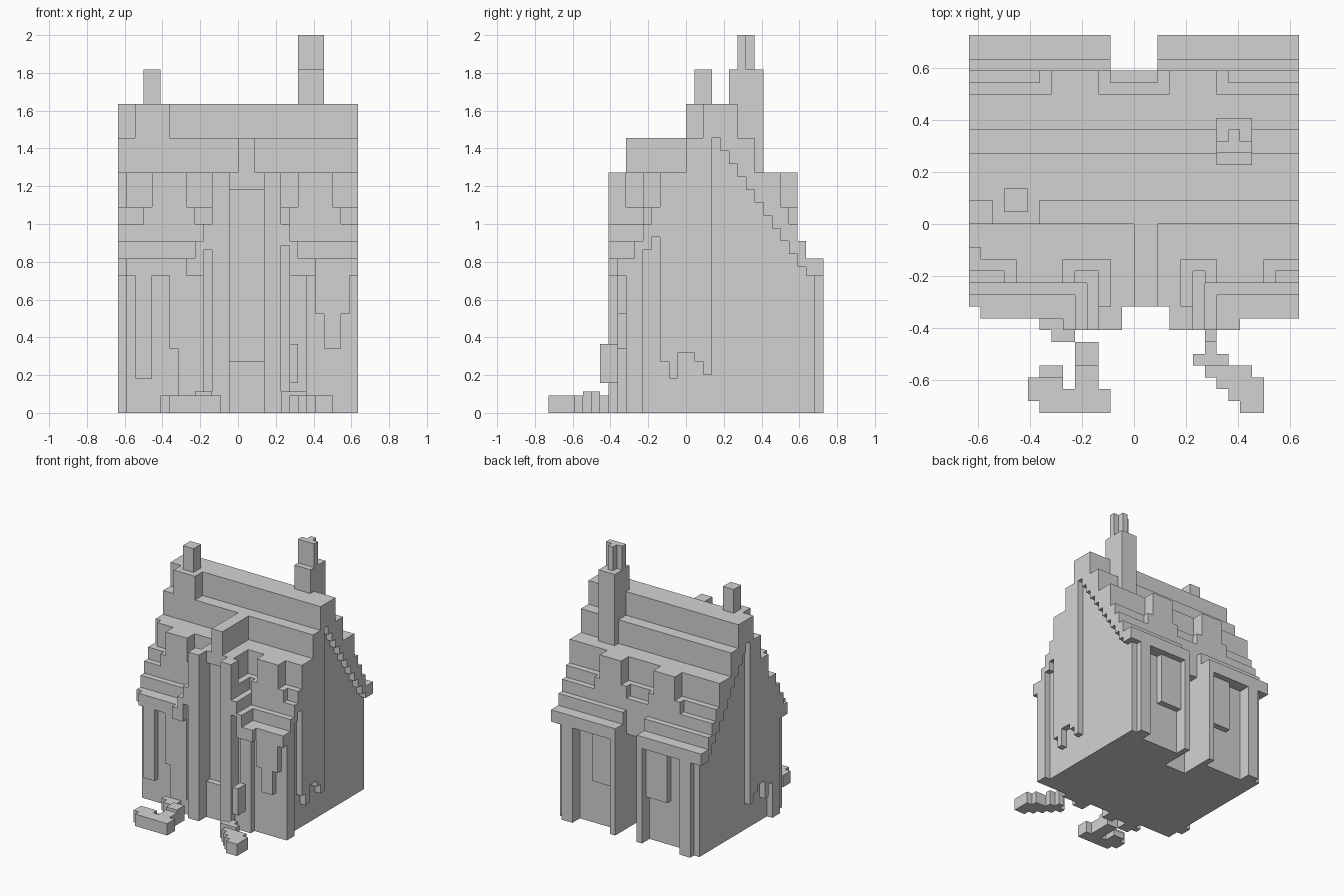
import bpy, bmesh

if "Cube" in bpy.data.objects:
    bpy.data.objects.remove(bpy.data.objects["Cube"])

U = 1 / 22                     # one block; heights are kept in half blocks
cells = {}                     # (x, y, half z) -> part name


def box(part, x0, x1, y0, y1, z0, z1):
    """Fill a block of cells; part None carves it away."""
    for x in range(x0, x1):
        for y in range(y0, y1):
            for z in range(round(z0 * 2), round(z1 * 2)):
                if part is None:
                    cells.pop((x, y, z), None)
                else:
                    cells.setdefault((x, y, z), part)


def pair(part, x0, x1, *rest):
    """The same block on the left and on the right."""
    box(part, x0, x1, *rest)
    box(part, -x1, -x0, *rest)


# Main walls, with thin corners at the back
box("walls", -13, 13, -7, 14, 0, 16)
pair("walls", 10, 13, 14, 15, 0, 16)

# Stepped main roof: (front y, back y, bottom z, top z)
steps = [(-8, 16, 16, 18), (-6, 14, 18, 20), (-5, 13, 20, 22), (-4, 12, 22, 24),
         (-3, 11, 24, 28), (0, 8, 28, 32), (2, 6, 32, 36)]
for y0, y1, z0, z1 in steps:
    box("roof", -13, 13, y0, y1, z0, z1)
box("roof", -12, -8, 0, 2, 32, 36)

# Recess in the middle of the back, deeper below the eaves
box(None, -2, 2, 13, 16, 0, 20)
box(None, -2, 2, 10, 16, 0, 16)

# Side rakes with a stepped underside, and the mass hanging down each side
under = {-8: 16, -7: 0, -6: 0, -5: 19, -4: 20.5, -3: 6, -2: 4, -1: 7, 0: 7, 1: 6, 2: 4.5}
for y in range(-8, 16):
    top = max(z1 for y0, y1, z0, z1 in steps if y0 <= y < y1)
    low = under.get(y, max(16, round((32 - 1.5 * (y - 3)) * 2) / 2))
    pair("side_rake", 13, 14, y, y + 1, low, top)
box(None, -14, -13, -8, -7, 0, 20)
box(None, -14, -13, -3, -2, 24, 28)
# Left side post stands further back
box(None, -14, -13, -7, -5, 0, 16)
box("left_side_post", -14, -13, -5, -3, 0, 21)

# Roof dormers, front and back
for x0, x1 in ((-10, -6), (7, 11)):
    box("front_dormer", x0, x1, -5, 0, 24, 28)
    box("front_dormer", x0 - 1, x1 + 1, -5, 0, 22, 24)
pair("back_dormer", 3, 7, 9, 13, 24, 28)
pair("back_dormer", 2, 8, 9, 13, 22, 24)

# Front gable, widening downwards around x = 1
box("front_gable", 0, 2, -7, 0, 28, 32)
for half, z0, z1 in ((3, 24, 28), (4, 22, 24), (5, 20, 22), (6, 18, 20), (7, 16, 18)):
    box("front_gable", 1 - half, 1 + half, -9, 0, z0, z1)
box("front_gable", 8, 9, -9, -7, 16, 18)
box("front_gable", -4, 6, -8, -6, 0, 16)
box("gable_pier", -3, -1, -9, -7, 0, 28)
box("gable_pier", 3, 5, -9, -7, 0, 28)
# Door recess with the lower panel left standing
box(None, -1, 3, -9, -7, 0, 28)
box(None, -1, 3, -7, -6, 6, 26)
# Narrow grooves beside the piers
box(None, -4, -3, -9, -7, 2.5, 19)
box(None, 5, 6, -9, -7, 2.5, 19.5)

# Front posts and panels
box("front_post", -12, -10, -8, -7, 4, 16)
box("front_post", -8, -7, -8, -7, 7.5, 16)
box("front_post", -7, -4, -8, -7, 0, 16)
box("front_post", 6, 8, -8, -7, 0, 16)
box("front_panel", 9, 13, -8, -7, 11.5, 16)
box("front_panel", 10, 12, -8, -7, 7.5, 12)

# Back posts and window panels
pair("back_post", 10, 12, 15, 16, 0, 16)
pair("back_post", 2, 3, 13, 16, 0, 16)
pair("back_window", 3, 7, 14, 15, 7.5, 16)

# Chimneys
box("small_chimney", -11, -9, 1, 3, 34, 40)
box("large_chimney", 7, 10, 5, 9, 28, 40)
box("large_chimney", 7, 10, 6, 7, 40, 44)
box("large_chimney", 8, 9, 7, 8, 40, 44)

# Low pieces on the ground in front: x0, x1, y0, y1, top
for x0, x1, y0, y1, h in ((-8, -5, -9, -8, 2), (-7, -5, -10, -9, 2), (-5, -3, -12, -10, 2.5),
                          (-5, -3, -14, -12, 2), (-8, -6, -13, -12, 1), (-9, -6, -14, -13, 2),
                          (-9, -2, -15, -14, 2), (-8, -2, -16, -15, 2)):
    box("left_path", x0, x1, y0, y1, 0, h)
for x0, x1, y0, y1, h in ((6, 7, -11, -10, 2.5), (5, 8, -12, -11, 2.5), (6, 10, -13, -12, 2),
                          (7, 11, -14, -13, 2), (8, 11, -15, -14, 2), (9, 11, -16, -15, 2)):
    box("right_path", x0, x1, y0, y1, 0, h)
box("hanging_block", 6, 7, -10, -8, 3.5, 8)

# Turn the cells into one mesh per part, keeping only outside faces
gray = bpy.data.materials.new("stone gray")
gray.diffuse_color = (0.65, 0.65, 0.65, 1)
gray.use_nodes = True
gray.node_tree.nodes["Principled BSDF"].inputs["Base Color"].default_value = gray.diffuse_color
SIDES = []
for axis in range(3):
    b, c = (axis + 1) % 3, (axis + 2) % 3
    for sign in (0, 1):
        ring = []
        for p, q in ((0, 0), (1, 0), (1, 1), (0, 1)):
            v = [0, 0, 0]
            v[axis], v[b], v[c] = sign, p, q
            ring.append(tuple(v))
        step = [0, 0, 0]
        step[axis] = 2 * sign - 1
        SIDES.append((step, ring if sign else ring[::-1]))

for part in sorted(set(cells.values())):
    bm = bmesh.new()
    verts = {}
    for (x, y, z), owner in cells.items():
        if owner != part:
            continue
        for (dx, dy, dz), ring in SIDES:
            if (x + dx, y + dy, z + dz) in cells:
                continue
            face = []
            for i, j, k in ring:
                key = (x + i, y + j, z + k)
                if key not in verts:
                    verts[key] = bm.verts.new((key[0] * U, key[1] * U, key[2] * U / 2))
                face.append(verts[key])
            bm.faces.new(face)
    bmesh.ops.dissolve_limit(bm, angle_limit=0.01, verts=bm.verts[:], edges=bm.edges[:])
    mesh = bpy.data.meshes.new(part)
    bm.to_mesh(mesh)
    bm.free()
    mesh.materials.append(gray)
    bpy.context.collection.objects.link(bpy.data.objects.new(part, mesh))
